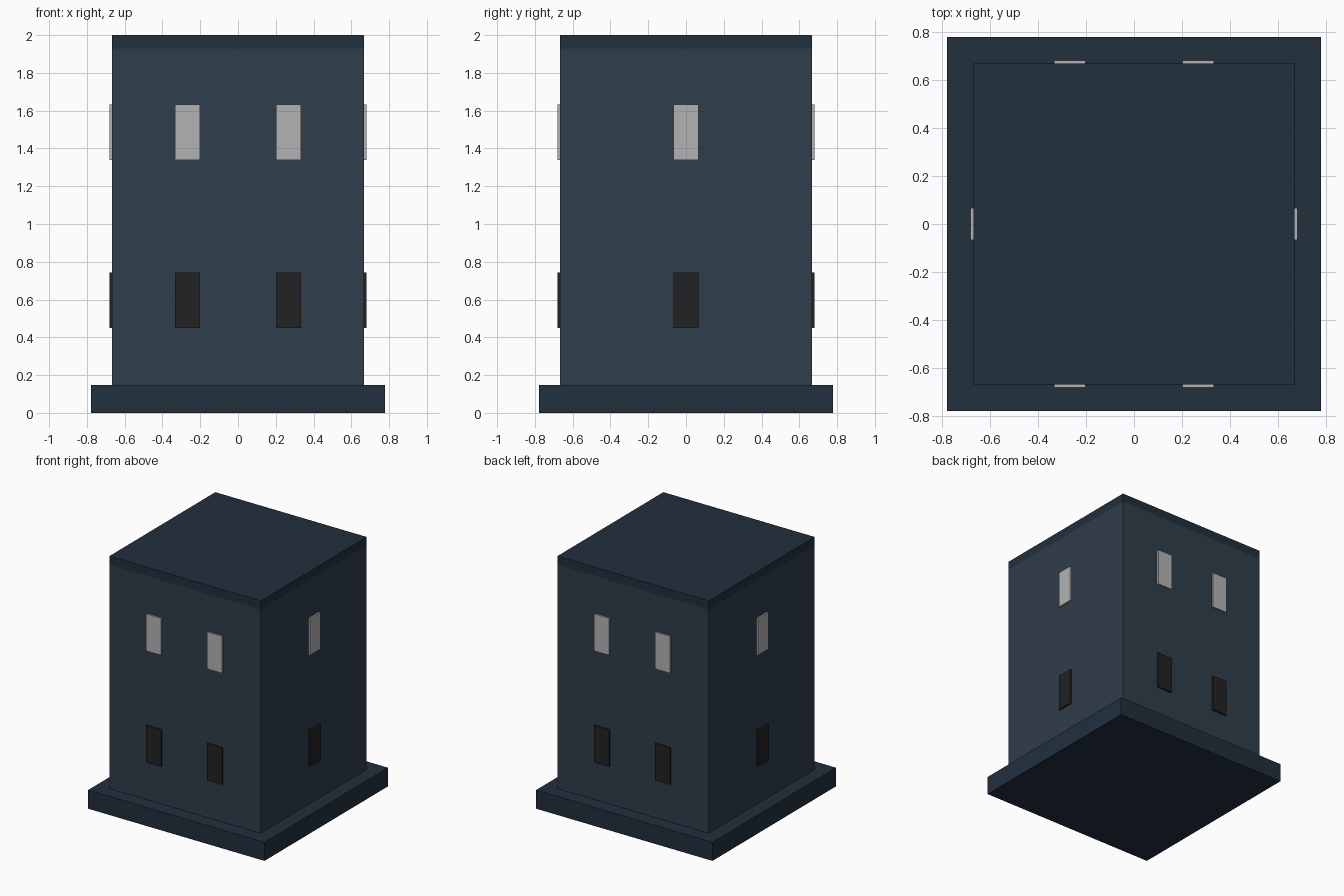
import bpy
from math import cos, sin, pi

if "Cube" in bpy.data.objects:
    bpy.data.objects.remove(bpy.data.objects["Cube"])


def material(name, rgb):
    m = bpy.data.materials.new(name)
    m.diffuse_color = (*rgb, 1.0)
    m.use_nodes = True
    m.node_tree.nodes["Principled BSDF"].inputs["Base Color"].default_value = m.diffuse_color
    return m


def box(name, center, size, mat, angle=0.0):
    bpy.ops.mesh.primitive_cube_add(size=1, location=center)
    ob = bpy.context.object
    ob.name = name
    ob.scale = size
    ob.rotation_euler.z = angle
    ob.data.materials.append(mat)
    return ob


wall = material("wall_slate", (0.028, 0.047, 0.070))
trim = material("trim_dark_slate", (0.015, 0.029, 0.046))
lit = material("pale_glass", (0.45, 0.45, 0.45))
dark = material("dark_glass", (0.016, 0.016, 0.016))

HALF = 0.667

# Plinth, body and flush roof slab
box("plinth", (0, 0, 0.074), (1.556, 1.556, 0.148), trim)
box("tower_body", (0, 0, 1.039), (2 * HALF, 2 * HALF, 1.782), wall)
box("roof_slab", (0, 0, 1.965), (2 * HALF, 2 * HALF, 0.07), trim)

# Windows: two per storey on front and back, one per storey on the sides
sides = {"front": (-pi / 2, (-0.267, 0.267)), "right": (0, (0,)),
         "back": (pi / 2, (-0.267, 0.267)), "left": (pi, (0,))}
storeys = {"lower": (0.597, dark), "upper": (1.486, lit)}
for side, (a, offsets) in sides.items():
    for storey, (z, mat) in storeys.items():
        for t in offsets:
            x = HALF * cos(a) - t * sin(a)
            y = HALF * sin(a) + t * cos(a)
            box(f"{side}_{storey}_window", (x, y, z),
                (0.026, 0.132, 0.294), mat, a)
